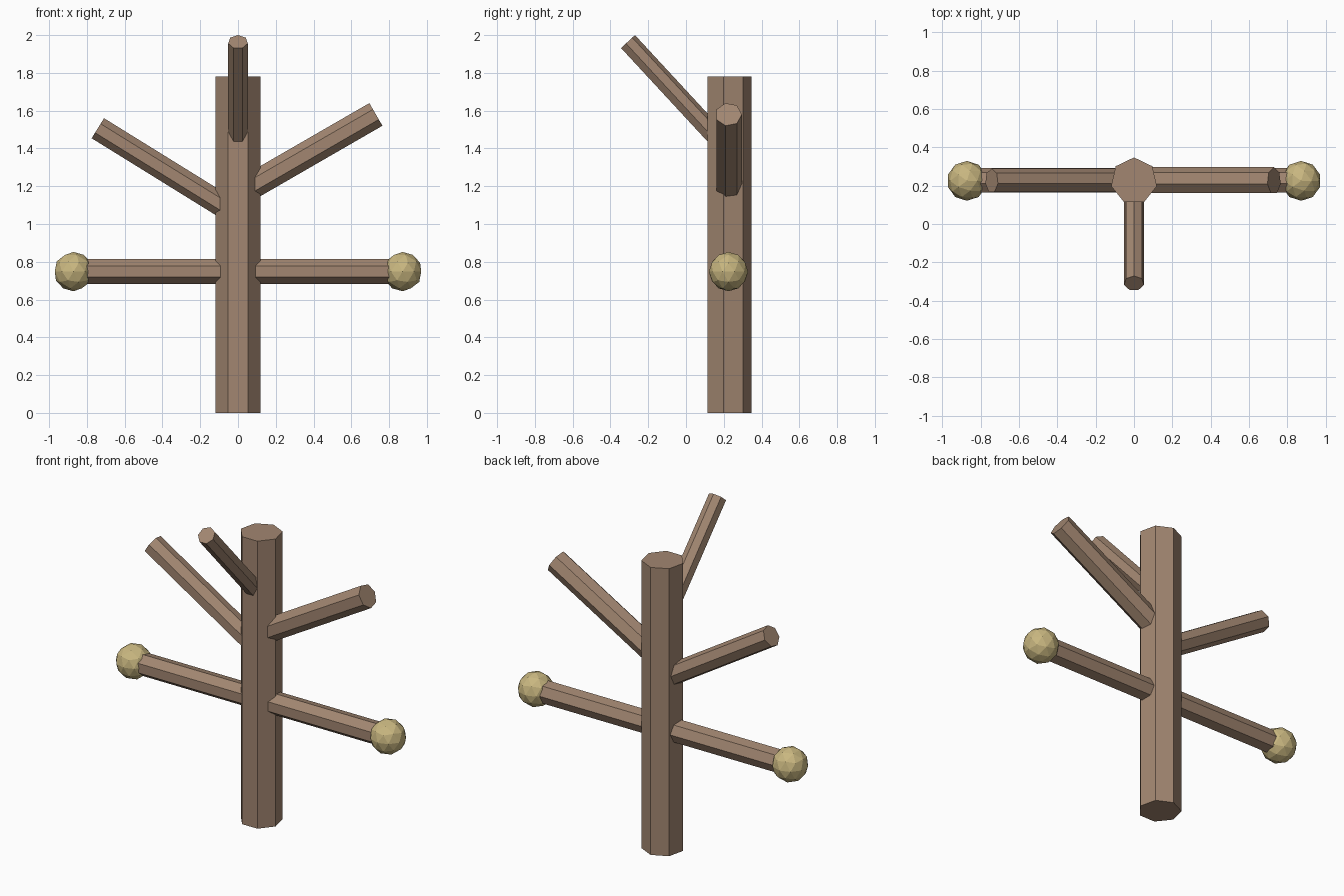
import bpy
from mathutils import Vector, Matrix

if "Cube" in bpy.data.objects:
    bpy.data.objects.remove(bpy.data.objects["Cube"])

CY = 0.225  # depth of the trunk axis


def material(name, rgb):
    m = bpy.data.materials.new(name)
    m.diffuse_color = (*rgb, 1)
    m.use_nodes = True
    m.node_tree.nodes["Principled BSDF"].inputs["Base Color"].default_value = m.diffuse_color
    return m


wood = material("brown wood", (0.36, 0.24, 0.165))
knob_mat = material("pale yellow", (0.58, 0.47, 0.215))


def log(name, start, end, radius, ridge):
    """Seven-sided log from start to end, with one edge turned towards ridge."""
    start, end = Vector(start), Vector(end)
    z = (end - start).normalized()
    y = Vector(ridge)
    y = (y - z * y.dot(z)).normalized()
    x = y.cross(z)
    bpy.ops.mesh.primitive_cylinder_add(vertices=7, radius=radius,
                                        depth=(end - start).length)
    ob = bpy.context.object
    ob.name = name
    rot = Matrix((x, y, z)).transposed().to_4x4()
    ob.matrix_world = Matrix.Translation((start + end) / 2) @ rot
    ob.data.materials.append(wood)
    return ob


BACK = (0, 1, 0)

# Upright trunk
log("trunk", (0, CY, 0), (0, CY, 1.78), 0.122, BACK)

# Level arms with faceted knobs
for side, s in (("left", -1), ("right", 1)):
    log(side + "_arm", (s * 0.03, CY, 0.748), (s * 0.85, CY, 0.748), 0.068, BACK)
    bpy.ops.mesh.primitive_ico_sphere_add(subdivisions=2, radius=0.104,
                                          location=(s * 0.871, CY, 0.748))
    knob = bpy.context.object
    knob.name = side + "_knob"
    knob.data.materials.append(knob_mat)

# Rising branches
log("left_branch", (-0.03, CY, 1.066), (-0.742, CY, 1.507), 0.064, BACK)
log("right_branch", (0.03, CY, 1.176), (0.73, CY, 1.58), 0.071, BACK)
log("front_branch", (0, 0.2, 1.414), (0, -0.309, 1.964), 0.053, (0, 1, 1))
